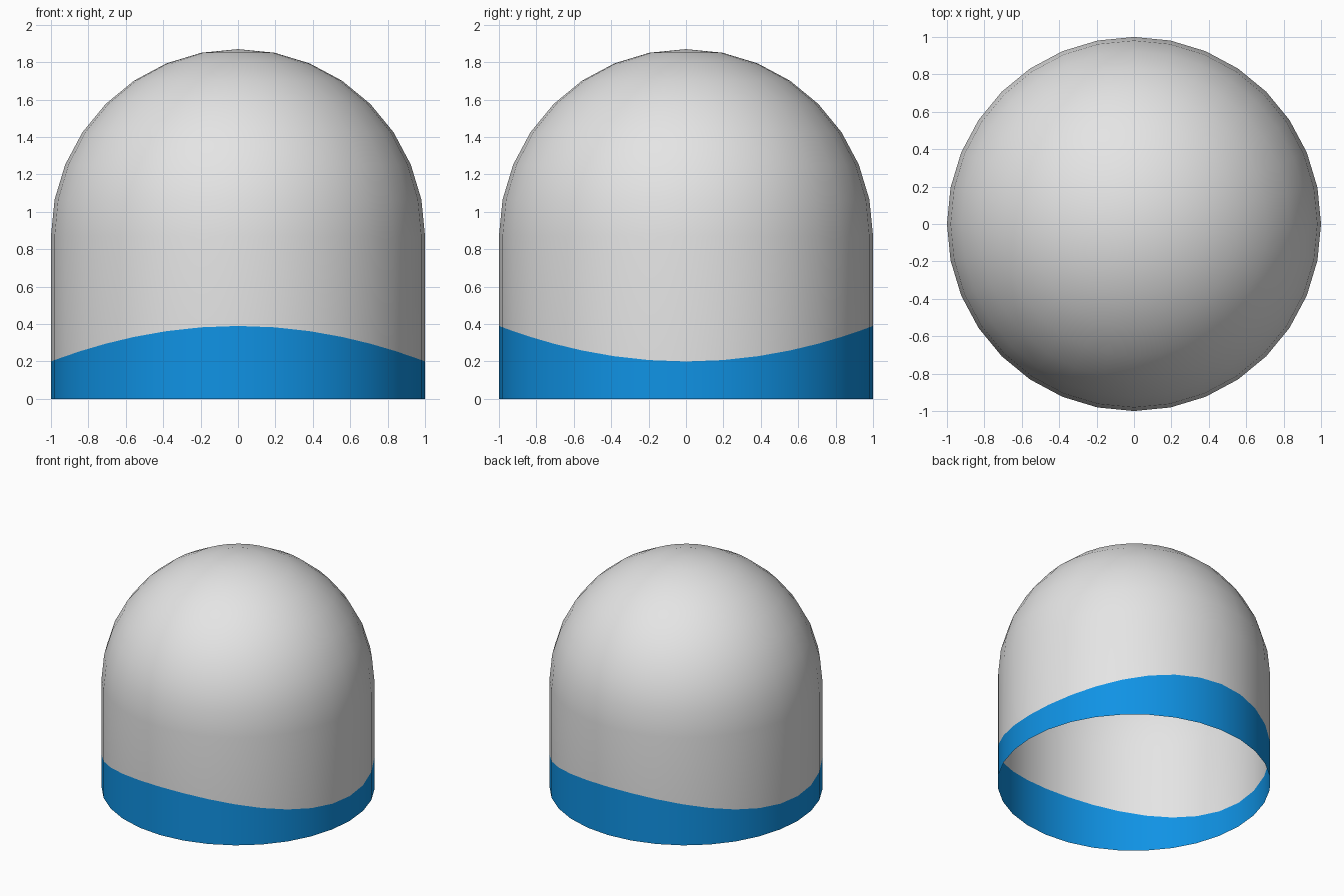
import bpy, bmesh, math

if "Cube" in bpy.data.objects:
    bpy.data.objects.remove(bpy.data.objects["Cube"])

N = 32            # sides around
SPRING = 0.87     # height where the round cap starts
STEP = 2 * math.pi / N


def material(name, rgb):
    m = bpy.data.materials.new(name)
    m.diffuse_color = (*rgb, 1)
    m.use_nodes = True
    m.node_tree.nodes["Principled BSDF"].inputs["Base Color"].default_value = m.diffuse_color
    return m


grey = material("light grey", (0.78, 0.78, 0.78))
blue = material("bright blue", (0.005, 0.29, 0.78))

bm = bmesh.new()


def ring(radius, height):
    """Circle of vertices; height is a function of the angle."""
    return [bm.verts.new((radius * math.cos(i * STEP), radius * math.sin(i * STEP), height(i * STEP)))
            for i in range(N)]


# Open wall: base, wavy paint line (high at front and back), top of wall
rings = [ring(1, lambda a: 0),
         ring(1, lambda a: 0.2 + 0.19 * math.sin(a) ** 2),
         ring(1, lambda a: SPRING)]
# Hemispherical cap
for k in range(1, N // 4):
    rings.append(ring(math.cos(k * STEP), lambda a, k=k: SPRING + math.sin(k * STEP)))
apex = bm.verts.new((0, 0, SPRING + 1))

for level, (lo, hi) in enumerate(zip(rings, rings[1:])):
    for i in range(N):
        j = (i + 1) % N
        f = bm.faces.new((lo[i], lo[j], hi[j], hi[i]))
        f.material_index = 1 if level == 0 else 0   # blue below the paint line
for i in range(N):
    bm.faces.new((rings[-1][i], rings[-1][(i + 1) % N], apex))
for f in bm.faces:
    f.smooth = True

mesh = bpy.data.meshes.new("dome_shell")
bm.to_mesh(mesh)
bm.free()
mesh.materials.append(grey)
mesh.materials.append(blue)
bpy.context.collection.objects.link(bpy.data.objects.new("dome_shell", mesh))
